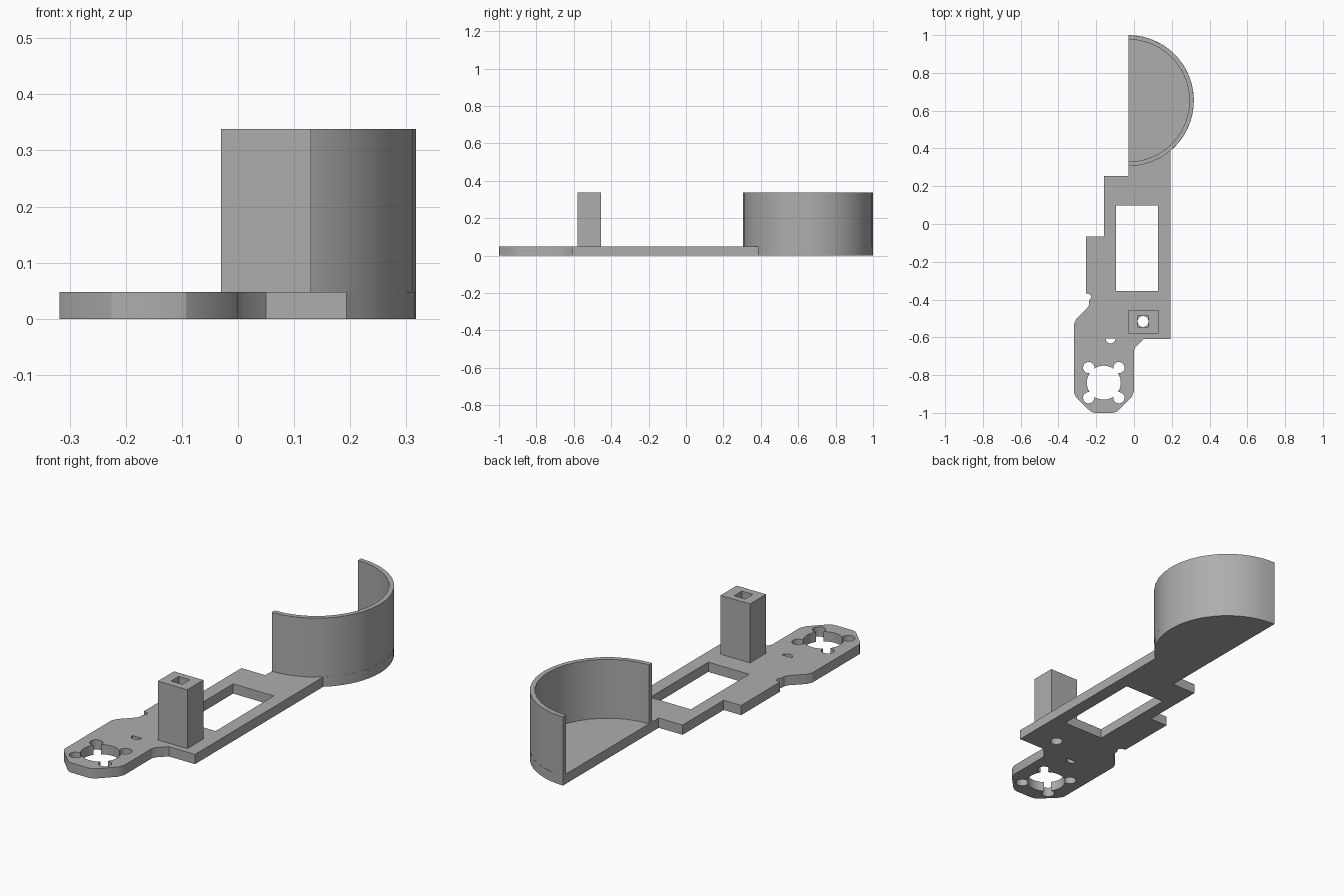
import bpy
from math import sin, cos, pi, acos, atan2

if "Cube" in bpy.data.objects:
    bpy.data.objects.remove(bpy.data.objects["Cube"])

PLATE_Z, TOP_Z = 0.048, 0.338
CUP, CUP_R, WALL = (-0.03, 0.653), 0.347, 0.023

grey = bpy.data.materials.new("mid_grey")
grey.diffuse_color = (0.42, 0.42, 0.42, 1)
grey.use_nodes = True
grey.node_tree.nodes["Principled BSDF"].inputs["Base Color"].default_value = grey.diffuse_color


def arc(c, r, a0, a1, n):
    """Points along an arc, both ends included."""
    return [(c[0] + r * cos(a0 + (a1 - a0) * i / n),
             c[1] + r * sin(a0 + (a1 - a0) * i / n)) for i in range(n + 1)]


def circle(c, r, n=24):
    return arc(c, r, 0, 2 * pi, n)[:-1]


def rect(x0, x1, y0, y1):
    return [(x0, y0), (x1, y0), (x1, y1), (x0, y1)]


def slab(name, loops, z0, z1):
    """Solid from an outline and its holes, extruded from z0 to z1."""
    cu = bpy.data.curves.new(name + "_profile", 'CURVE')
    cu.dimensions, cu.fill_mode = '2D', 'BOTH'
    cu.extrude = (z1 - z0) / 2
    for pts in loops:
        sp = cu.splines.new('POLY')
        sp.points.add(len(pts) - 1)
        for p, (x, y) in zip(sp.points, pts):
            p.co = (x, y, 0, 1)
        sp.use_cyclic_u = True
    tmp = bpy.data.objects.new(name + "_profile", cu)
    bpy.context.collection.objects.link(tmp)
    bpy.context.view_layer.update()
    me = bpy.data.meshes.new_from_object(
        tmp.evaluated_get(bpy.context.evaluated_depsgraph_get()))
    bpy.data.objects.remove(tmp)
    for v in me.vertices:
        v.co.z += (z0 + z1) / 2
    me.materials.clear()
    me.materials.append(grey)
    ob = bpy.data.objects.new(name, me)
    bpy.context.collection.objects.link(ob)
    # weld the caps to the sides, then smooth only the curved walls
    bpy.ops.object.select_all(action='DESELECT')
    ob.select_set(True)
    bpy.context.view_layer.objects.active = ob
    bpy.ops.object.mode_set(mode='EDIT')
    bpy.ops.mesh.select_all(action='SELECT')
    bpy.ops.mesh.remove_doubles(threshold=0.0001)
    bpy.ops.mesh.normals_make_consistent(inside=False)
    bpy.ops.object.mode_set(mode='OBJECT')
    bpy.ops.object.shade_smooth_by_angle(angle=0.4)
    return ob


def mount_hole(c, R, d, r):
    """Round opening merged with four screw holes on its diagonals."""
    a = acos((R * R + d * d - r * r) / (2 * R * d))
    b = atan2(R * sin(a), R * cos(a) - d)
    pts = []
    for k in range(4):
        t = pi / 4 + k * pi / 2
        pts += arc((c[0] + d * cos(t), c[1] + d * sin(t)), r, t - b, t + b, 14)
        pts += arc(c, R, t + a, t + pi / 2 - a, 8)[1:-1]
    return pts


# base plate: right edge, half-round cup floor, stepped left edge, rounded nose
outline = [(0.05, -0.61), (0.193, -0.61)]
outline += arc(CUP, CUP_R, -acos((0.193 - CUP[0]) / CUP_R), pi / 2, 22)
outline += [(-0.03, 0.255), (-0.16, 0.255), (-0.16, -0.065), (-0.255, -0.065),
            (-0.255, -0.367), (-0.235, -0.37), (-0.225, -0.385),
            (-0.237, -0.405), (-0.238, -0.43), (-0.25, -0.447),
            (-0.305, -0.502), (-0.318, -0.53), (-0.318, -0.895),
            (-0.308, -0.915), (-0.24, -0.983), (-0.225, -0.995), (-0.205, -1.0),
            (-0.113, -1.0), (-0.093, -0.995), (-0.078, -0.983),
            (-0.012, -0.915), (0.0, -0.885), (0.0, -0.67), (0.008, -0.652)]
slab("base_plate", [
    outline,
    rect(-0.095, 0.127, -0.355, 0.098),               # window
    circle((0.048, -0.516), 0.029),                   # screw hole under post
    mount_hole((-0.16, -0.84), 0.09, 0.113, 0.03),    # motor opening
    arc((-0.124, -0.607), 0.026, pi, 2 * pi, 10),     # small half-round slot
], 0, PLATE_Z)

# hollow square post
slab("post", [rect(-0.03, 0.13, -0.58, -0.455),
              rect(0.018, 0.078, -0.546, -0.486)], PLATE_Z, TOP_Z)

# half-round cup wall
slab("cup_wall", [arc(CUP, CUP_R, -pi / 2, pi / 2, 18)
                  + arc(CUP, CUP_R - WALL, pi / 2, -pi / 2, 18)], PLATE_Z, TOP_Z)
